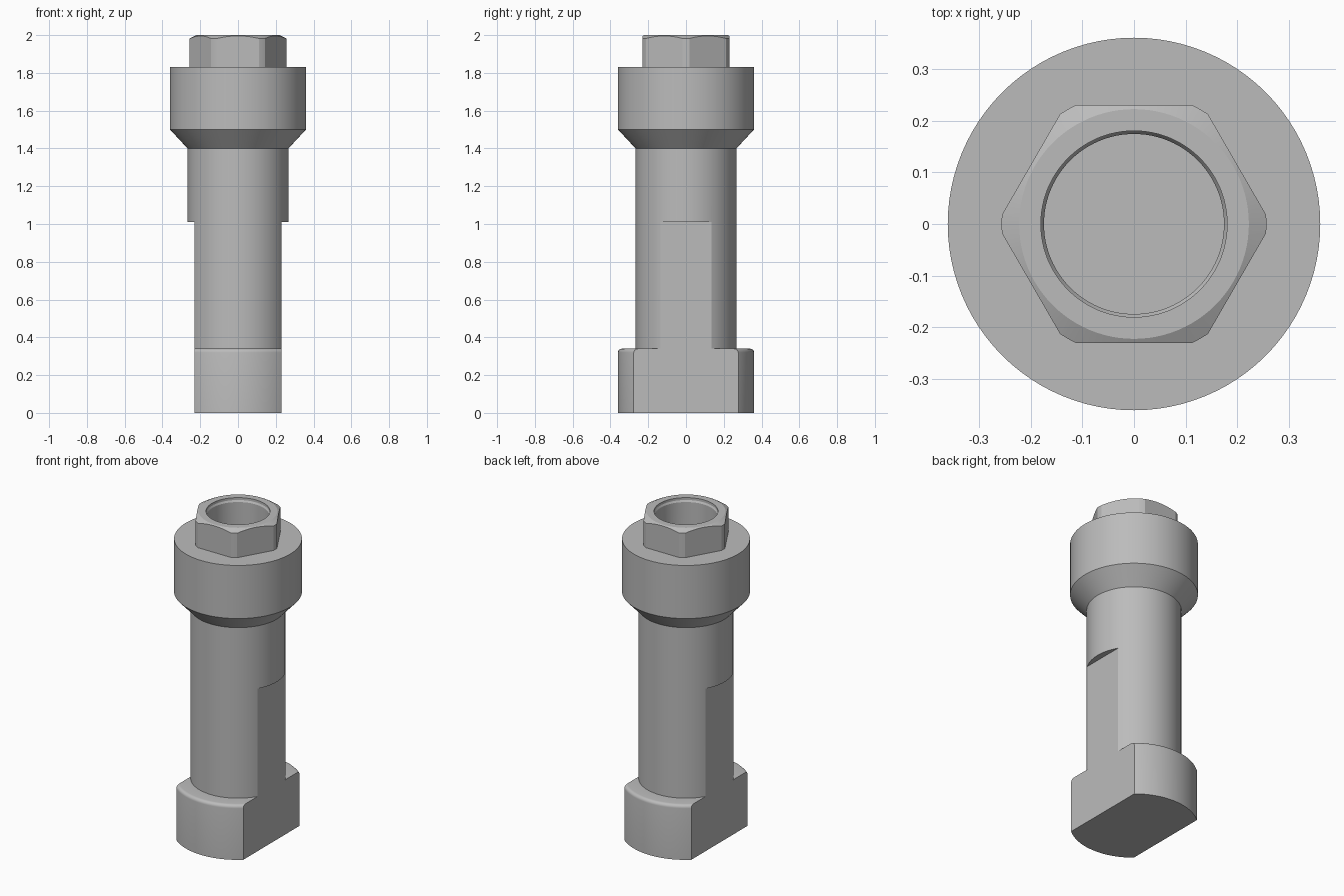
import bpy, bmesh, math
from mathutils import Matrix

cube = bpy.data.objects.get("Cube")
if cube:
    bpy.data.objects.remove(cube, do_unlink=True)

steel = bpy.data.materials.new("plain grey")
steel.use_nodes = True
grey = (0.5, 0.5, 0.5, 1)
steel.diffuse_color = grey
steel.node_tree.nodes["Principled BSDF"].inputs["Base Color"].default_value = grey


def make_object(name, bm):
    bmesh.ops.recalc_face_normals(bm, faces=bm.faces[:])
    mesh = bpy.data.meshes.new(name)
    bm.to_mesh(mesh)
    bm.free()
    mesh.materials.append(steel)
    obj = bpy.data.objects.new(name, mesh)
    bpy.context.collection.objects.link(obj)
    return obj


def lathe(name, profile, steps=96):
    """Revolve (radius, z) points, which start and end on the axis."""
    bm = bmesh.new()
    verts = [bm.verts.new((r, 0, z)) for r, z in profile]
    edges = [bm.edges.new(pair) for pair in zip(verts, verts[1:])]
    bmesh.ops.spin(bm, geom=verts + edges, cent=(0, 0, 0), axis=(0, 0, 1),
                   angle=math.tau, steps=steps)
    bmesh.ops.remove_doubles(bm, verts=bm.verts[:], dist=0.0001)
    return make_object(name, bm)


def box(name, center, size):
    bm = bmesh.new()
    bmesh.ops.create_cube(bm, size=1, matrix=Matrix.Translation(center) @ Matrix.Diagonal((*size, 1)))
    return make_object(name, bm)


def combine(obj, cutter, operation):
    mod = obj.modifiers.new(operation.title(), 'BOOLEAN')
    mod.operation = operation
    mod.solver = 'EXACT'
    mod.object = cutter
    bpy.context.view_layer.objects.active = obj
    bpy.ops.object.modifier_apply(modifier=mod.name)


# Main sizes
FLAT_X, FLAT_TOP = 0.23, 1.01
BASE_R, BASE_TOP, FILLET = 0.36, 0.34, 0.02
SHAFT_R, HEAD_TOP = 0.267, 1.83

# Turned body: foot with rounded rim, shaft, flared collar
rim = [(BASE_R - FILLET + FILLET * math.cos(a), BASE_TOP - FILLET + FILLET * math.sin(a))
       for a in (math.pi / 2 * i / 5 for i in range(6))]
body = lathe("turned_body", [(0, 0), (BASE_R, 0)] + rim + [
    (SHAFT_R, BASE_TOP), (SHAFT_R, 1.4), (BASE_R, 1.5), (BASE_R, HEAD_TOP), (0, HEAD_TOP)])

# Two milled side flats
cutters = []
for side in (-1, 1):
    flat = box("flat_cutter", (side * (FLAT_X + 0.25), 0, FLAT_TOP - 1), (0.5, 1, 2))
    combine(body, flat, 'DIFFERENCE')
    cutters.append(flat)

# Hexagonal top with chamfered corners
nut = lathe("hex_top", [(0, HEAD_TOP), (0.256, HEAD_TOP), (0.256, 1.982), (0.222, 2), (0, 2)])
bm = bmesh.new()
hex_r = 0.23 / math.cos(math.pi / 6)
bmesh.ops.create_cone(bm, cap_ends=True, segments=6, radius1=hex_r, radius2=hex_r, depth=1,
                      matrix=Matrix.Translation((0, 0, 1.9)) @ Matrix.Rotation(math.pi / 6, 4, 'Z'))
# Corners must lie on the x axis
corner = max(bm.verts, key=lambda v: v.co.x).co
if abs(corner.y) > 0.01:
    bmesh.ops.rotate(bm, verts=bm.verts[:], cent=(0, 0, 0), matrix=Matrix.Rotation(math.pi / 6, 3, 'Z'))
prism = make_object("hex_cutter", bm)
combine(nut, prism, 'INTERSECT')
cutters.append(prism)

# Blind bore through the hexagonal top into the body
bore = lathe("bore_cutter", [(0, 1), (0.174, 1), (0.174, 1.975), (0.18, 1.985), (0.18, 2.1), (0, 2.1)])
cutters.append(bore)
for part in (body, nut):
    combine(part, bore, 'DIFFERENCE')

for cutter in cutters:
    bpy.data.objects.remove(cutter, do_unlink=True)

# Smooth round surfaces, keep machined edges sharp
bpy.ops.object.select_all(action='DESELECT')
for part in (body, nut):
    part.select_set(True)
bpy.context.view_layer.objects.active = body
bpy.ops.object.shade_smooth_by_angle(angle=math.radians(20))
